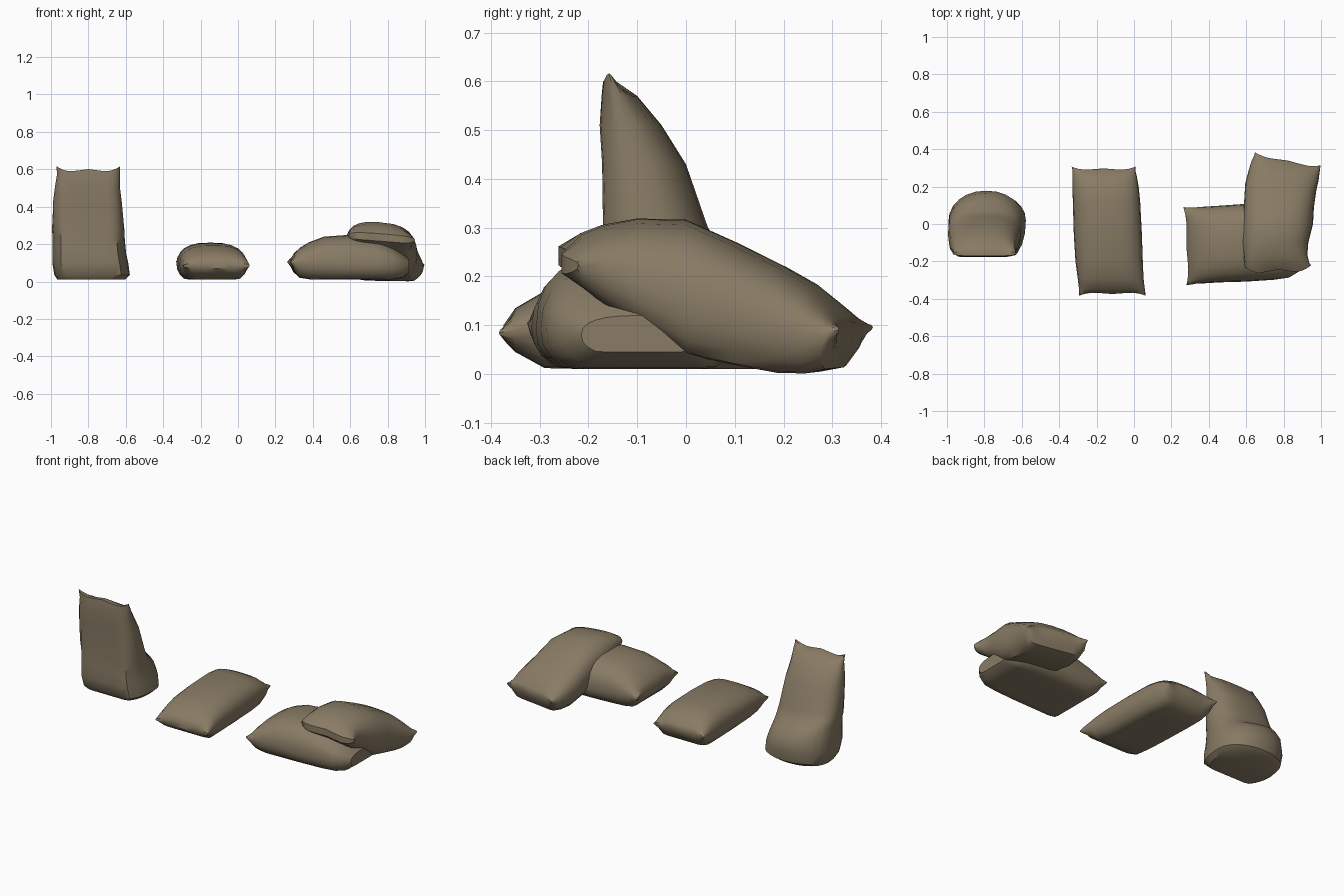
import bpy, bmesh, math
from mathutils import Vector

X, Y, Z = Vector((1, 0, 0)), Vector((0, 1, 0)), Vector((0, 0, 1))
cloth = bpy.data.materials.new("sack_cloth")
cloth.diffuse_color = (0.25, 0.2, 0.13, 1)
N = 24


def spow(v, e):
    return math.copysign(abs(v) ** e, v)


def sack(name, L, W, T, stations, ears=(0.02, 0.02), tilt=0.0, floor=-9, belly=-9):
    """Loft a stuffed bag along L (width W, thickness T).
    station: along, centre, seam, half width, high side, low side, skew.
    Stations below 'belly' get a rounder high side."""
    bm = bmesh.new()
    rings = []
    last = len(stations) - 1
    for k, (t, c, seam, hw, hi, lo, skew) in enumerate(stations):
        ring = []
        lean = tilt * min(1, max(0.2, (0.3 - t) / 0.3))
        for i in range(N):
            a = 2 * math.pi * i / N
            s = math.sin(a)
            round_side = t < belly and s > 0
            u = spow(math.cos(a), 0.95 if round_side else 0.75)
            if s >= 0:
                h = seam + (hi - seam) * s ** (0.95 if round_side else 0.8)
            else:   # flattened underside
                h = seam - (seam - lo) * min(1, 1.3 * abs(s) ** 0.9)
            h = max(h + lean * u * hw, floor)
            along = t + skew * u * hw
            # pointed corners and a scalloped seam at the ends
            if k in (0, last):
                ear = ears[0] if k == 0 else ears[1]
                sgn = -1 if k == 0 else 1
                along += sgn * ear * (abs(u) ** 4 - 0.4 + 0.35 * math.cos(5 * u))
            ring.append(bm.verts.new(L * along + W * (c + u * hw) + T * h))
        rings.append(ring)
    for r0, r1 in zip(rings, rings[1:]):
        for i in range(N):
            j = (i + 1) % N
            bm.faces.new((r0[i], r0[j], r1[j], r1[i]))
    # close each end with strips across the seam
    for r in (rings[0], rings[-1]):
        for i in range(N // 2):
            ids = list(dict.fromkeys((i, i + 1, N - i - 1, (N - i) % N)))
            bm.faces.new([r[q] for q in ids])
    bmesh.ops.recalc_face_normals(bm, faces=bm.faces)
    me = bpy.data.meshes.new(name)
    bm.to_mesh(me)
    bm.free()
    me.materials.append(cloth)
    ob = bpy.data.objects.new(name, me)
    bpy.context.collection.objects.link(ob)
    bpy.context.view_layer.objects.active = ob
    ob.select_set(True)
    bpy.ops.object.shade_smooth_by_angle(angle=math.radians(40))
    ob.select_set(False)


# Upright bag with a slumped belly at the back
sack("standing_sack", Z, X, Y, [
    (0.010, -0.785, 0.00, 0.180, 0.13, -0.14, 0),
    (0.035, -0.780, 0.02, 0.202, 0.165, -0.165, 0),
    (0.10, -0.790, 0.01, 0.203, 0.178, -0.175, 0),
    (0.17, -0.795, -0.01, 0.197, 0.165, -0.172, -0.1),
    (0.22, -0.797, -0.03, 0.195, 0.12, -0.17, -0.15),
    (0.25, -0.80, -0.05, 0.195, 0.07, -0.17, -0.15),
    (0.30, -0.80, -0.08, 0.192, 0.045, -0.17, -0.1),
    (0.43, -0.805, -0.11, 0.183, 0.00, -0.172, 0),
    (0.51, -0.805, -0.13, 0.173, -0.05, -0.177, 0),
    (0.57, -0.80, -0.145, 0.168, -0.10, -0.173, 0),
    (0.602, -0.80, -0.158, 0.170, -0.145, -0.17, 0),
], ears=(0, 0.02), belly=0.24)

# Single bag lying flat
sack("flat_sack", Y, X, Z, [
    (-0.375, -0.115, 0.085, 0.178, 0.10, 0.07, 0),
    (-0.35, -0.118, 0.088, 0.176, 0.135, 0.045, 0),
    (-0.29, -0.125, 0.09, 0.176, 0.17, 0.012, 0),
    (-0.20, -0.133, 0.09, 0.180, 0.193, 0.01, 0),
    (-0.05, -0.140, 0.09, 0.182, 0.205, 0.01, 0),
    (0.12, -0.147, 0.09, 0.180, 0.208, 0.01, 0),
    (0.20, -0.152, 0.095, 0.177, 0.193, 0.012, 0),
    (0.255, -0.157, 0.10, 0.172, 0.165, 0.03, 0),
    (0.285, -0.160, 0.105, 0.168, 0.135, 0.07, 0),
    (0.298, -0.163, 0.108, 0.170, 0.12, 0.095, 0),
], ears=(0.012, 0.012))

# Lower bag of the pile, its right end squashed under the upper one
sack("lower_sack", X, Y, Z, [
    (0.279, -0.118, 0.105, 0.208, 0.12, 0.09, -0.04),
    (0.30, -0.118, 0.10, 0.206, 0.15, 0.05, -0.03),
    (0.33, -0.115, 0.10, 0.204, 0.18, 0.02, 0),
    (0.38, -0.112, 0.095, 0.205, 0.21, 0.012, 0),
    (0.46, -0.107, 0.095, 0.205, 0.24, 0.01, 0),
    (0.60, -0.10, 0.09, 0.208, 0.25, 0.01, 0),
    (0.75, -0.095, 0.09, 0.203, 0.225, 0.01, 0),
    (0.83, -0.093, 0.09, 0.193, 0.185, 0.012, 0),
    (0.88, -0.09, 0.085, 0.165, 0.15, 0.02, 0),
    (0.915, -0.09, 0.08, 0.125, 0.12, 0.045, 0),
], ears=(0.01, 0))

# Upper bag slumped over the lower one, its back end on the ground
sack("upper_sack", Y, X, Z, [
    (-0.243, 0.77, 0.237, 0.177, 0.255, 0.215, 0.03),
    (-0.215, 0.765, 0.232, 0.173, 0.285, 0.185, 0.03),
    (-0.17, 0.757, 0.222, 0.170, 0.303, 0.15, 0.03),
    (-0.10, 0.755, 0.195, 0.177, 0.317, 0.115, 0),
    (0.00, 0.768, 0.16, 0.189, 0.315, 0.05, 0),
    (0.10, 0.775, 0.135, 0.187, 0.270, 0.025, -0.05),
    (0.20, 0.785, 0.105, 0.190, 0.22, 0.005, -0.1),
    (0.26, 0.80, 0.085, 0.187, 0.185, 0.003, -0.14),
    (0.305, 0.81, 0.08, 0.182, 0.145, 0.012, -0.17),
    (0.328, 0.818, 0.088, 0.177, 0.118, 0.05, -0.2),
    (0.340, 0.822, 0.093, 0.175, 0.105, 0.08, -0.2),
], ears=(-0.025, 0.012), tilt=-0.08, floor=0.0)
